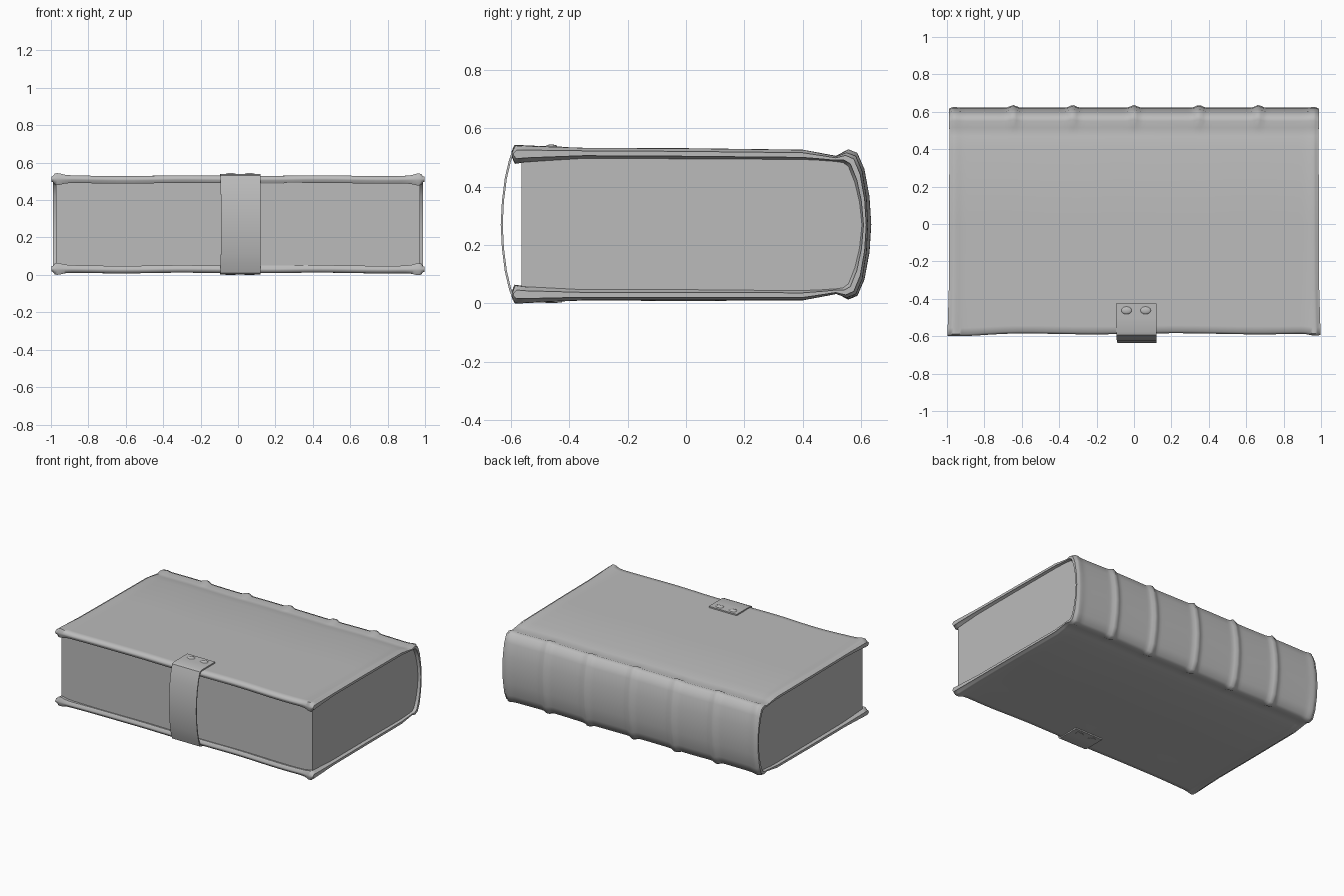
import bpy, bmesh, math
from mathutils import Vector

cube = bpy.data.objects.get("Cube")
if cube:
    bpy.data.objects.remove(cube)

grey = bpy.data.materials.new("plain grey")
grey.use_nodes = True
colour = (0.5, 0.5, 0.5, 1)
grey.diffuse_color = colour
grey.node_tree.nodes["Principled BSDF"].inputs["Base Color"].default_value = colour

MID = 0.27  # height of the mirror plane between the two covers


def finish(name, bm, angle=40):
    bmesh.ops.recalc_face_normals(bm, faces=bm.faces)
    mesh = bpy.data.meshes.new(name)
    bm.to_mesh(mesh)
    bm.free()
    mesh.materials.append(grey)
    mesh.shade_smooth()
    mesh.set_sharp_from_angle(angle=math.radians(angle))
    obj = bpy.data.objects.new(name, mesh)
    bpy.context.collection.objects.link(obj)
    return obj


def mirrored(half):
    """Complete a (y, z) path whose last point lies on the mirror plane."""
    return half + [(y, 2 * MID - z) for y, z in reversed(half[:-1])]


def sweep(name, outer, inner, stations, place, angle=40):
    """Sweep the band between two matching (y, z) paths along x."""
    bm = bmesh.new()
    n = len(outer)
    rings = []
    for s in stations:
        pts = [place(s, o, i) for o, i in zip(outer, inner)]
        rings.append([bm.verts.new(p[0]) for p in pts] +
                     [bm.verts.new(p[1]) for p in reversed(pts)])
    for a, b in zip(rings, rings[1:]):
        for k in range(2 * n):
            j = (k + 1) % (2 * n)
            bm.faces.new((a[k], a[j], b[j], b[k]))
    for r in (rings[0], rings[-1]):
        for k in range(n - 1):
            bm.faces.new((r[k], r[k + 1], r[-2 - k], r[-1 - k]))
    return finish(name, bm, angle)


# Leather cover: two boards, hinge grooves and rounded spine in one sweep
outer = mirrored([(-.587, .515), (-.576, .530), (-.545, .530), (-.35, .527),
                  (0, .526), (.4, .524), (.47, .512), (.515, .504), (.55, .515),
                  (.58, .503), (.602, .45), (.617, .36), (.622, MID)])
inner = mirrored([(-.587, .507), (-.576, .490), (-.545, .493), (-.35, .499),
                  (0, .498), (.4, .497), (.47, .493), (.51, .490), (.54, .488),
                  (.56, .475), (.582, .42), (.598, .35), (.606, MID)])
bands = (-.65, -.33, 0, .35, .67)


def bump(x, centre, width):
    return math.exp(-((x - centre) / width) ** 2)


def place_cover(x, o, i):
    o, i = Vector(o), Vector(i)
    m = (o + i) / 2
    edge = bump(abs(x), .965, .025)                 # rolled rim at the ends
    thick = 1 + .35 * edge
    if abs(x) > .985:
        thick = .6
    front = max(0, min(1, (-m.x - .35) / .23))
    thick += .25 * front * bump(abs(x), .96, .05)   # swollen front corners
    shift = Vector((0, 0))
    shift.x -= front * (.012 * bump(x, -.92, .2) + .012 * bump(x, .97, .04)
                        - .003 * math.sin(7 * x))
    shift.y += .002 * math.sin(9 * x + 4 * m.x) * min(1, abs(x) * 3)
    ridge = Vector((0, 0))
    if m.x > .53:                                   # raised bands on the spine
        h = .014 * sum(bump(x, b, .022) for b in bands)
        ridge = (o - Vector((.4, MID))).normalized() * h
    wide = x * (.992 + .008 * front + .002 * math.sin(11 * m.x))
    a = m + (o - m) * thick + shift + ridge
    b = m + (i - m) * thick + shift
    return (wide, a.x, a.y), (wide, b.x, b.y)


ends = [.955, .968, .98, .99, .997]
steps = [-.94 + 1.88 * k / 110 for k in range(111)]
sweep("cover", outer, inner, [-e for e in reversed(ends)] + steps + ends,
      place_cover, 60)

# Page block with a rounded back
page_half = [(-.565, .496), (.54, .496), (.562, .47), (.583, .42),
             (.598, .35), (.604, MID)]
bm = bmesh.new()
caps = [[bm.verts.new((x, y, z)) for y, z in mirrored(page_half)]
        for x in (-.972, .972)]
for cap in caps:
    bm.faces.new(cap)
for k in range(len(caps[0])):
    j = (k + 1) % len(caps[0])
    bm.faces.new((caps[0][k], caps[0][j], caps[1][j], caps[1][k]))
finish("pages", bm, 30)

# Clasp strap bowing around the front, with tabs lying on both covers
strap_out = mirrored([(-.425, .538), (-.5, .538), (-.575, .538), (-.594, .531),
                      (-.608, .49), (-.622, .43), (-.632, .35), (-.636, MID)])
strap_in = mirrored([(-.425, .529), (-.5, .529), (-.573, .529), (-.588, .524),
                     (-.601, .487), (-.615, .428), (-.625, .35), (-.629, MID)])


def place_strap(x, o, i):
    flare = .007 * abs(o[1] - MID) / MID if x < 0 else 0
    return (x - flare, *o), (x - flare, *i)


sweep("clasp_strap", strap_out, strap_in, (-.088, .015, .121), place_strap, 35)

# Domed rivets on both tabs
for side, z in (("top", .537), ("bottom", .003)):
    for n, x in enumerate((-.04, .062)):
        bm = bmesh.new()
        bmesh.ops.create_uvsphere(bm, u_segments=12, v_segments=8, radius=1)
        for v in bm.verts:
            v.co = (x + v.co.x * .029, -.462 + v.co.y * .021, z + v.co.z * .008)
            v.co.z = max(0, v.co.z)
        finish(f"{side}_rivet_{n + 1}", bm)
